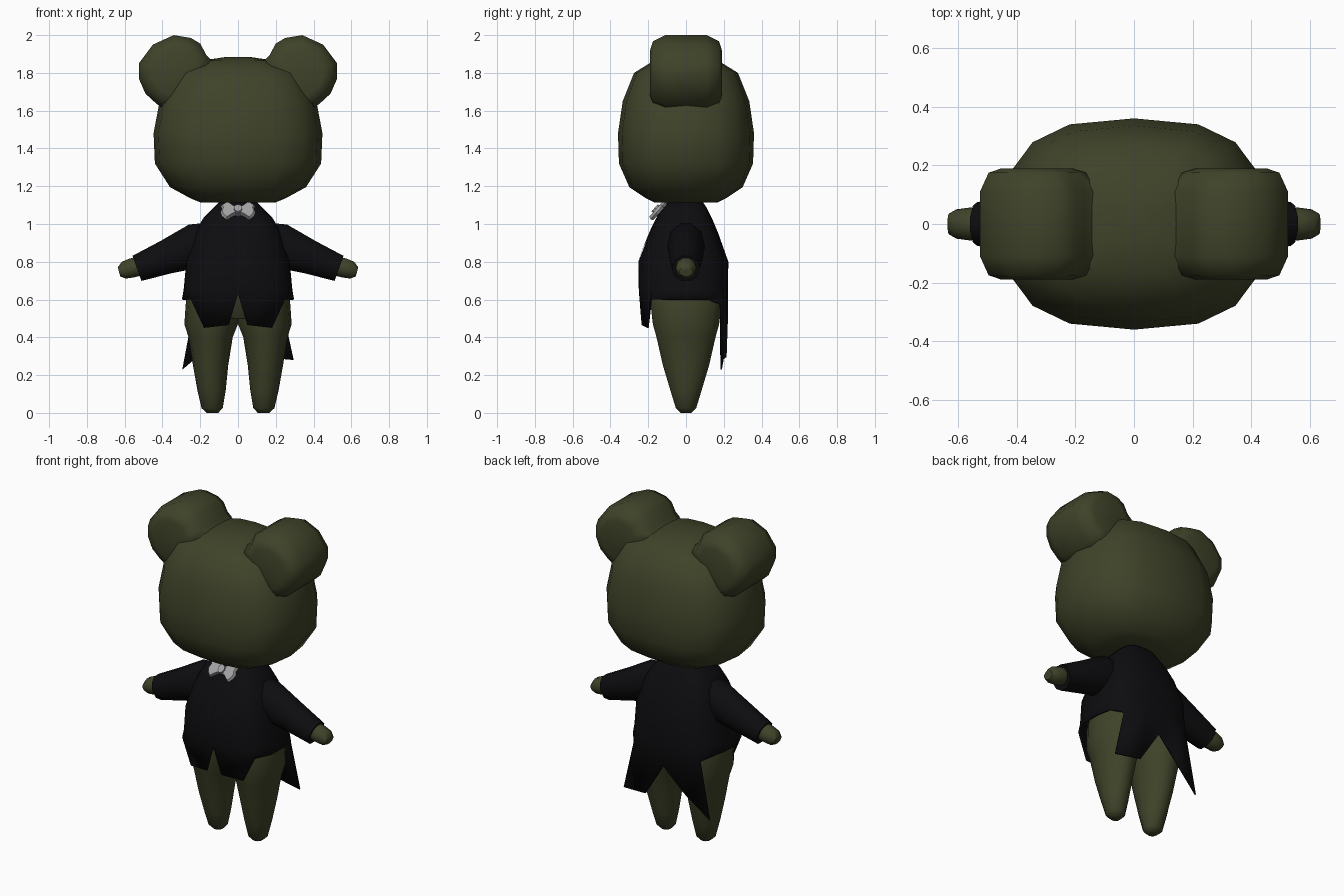
import bpy, bmesh, math
from mathutils import Vector

if "Cube" in bpy.data.objects:
    bpy.data.objects.remove(bpy.data.objects["Cube"])


def material(name, rgb):
    m = bpy.data.materials.new(name)
    m.diffuse_color = (*rgb, 1)
    m.use_nodes = True
    m.node_tree.nodes["Principled BSDF"].inputs["Base Color"].default_value = m.diffuse_color
    return m


FUR = material("olive fur", (0.050, 0.056, 0.022))
CLOTH = material("black cloth", (0.004, 0.004, 0.005))
SILVER = material("silver grey", (0.36, 0.36, 0.37))


def finish(name, bm, mat, angle=50, recalc=True):
    if recalc:
        bmesh.ops.recalc_face_normals(bm, faces=bm.faces)
    me = bpy.data.meshes.new(name)
    bm.to_mesh(me)
    bm.free()
    me.materials.append(mat)
    ob = bpy.data.objects.new(name, me)
    bpy.context.collection.objects.link(ob)
    bpy.ops.object.select_all(action='DESELECT')
    ob.select_set(True)
    bpy.context.view_layer.objects.active = ob
    bpy.ops.object.shade_smooth_by_angle(angle=math.radians(angle))
    return ob


def loft(name, rings, mat, caps=True, angle=50):
    """Skin a list of closed rings that have equal point counts."""
    bm = bmesh.new()
    vs = [[bm.verts.new(p) for p in r] for r in rings]
    n = len(vs[0])
    for a, b in zip(vs, vs[1:]):
        for i in range(n):
            j = (i + 1) % n
            bm.faces.new((a[i], a[j], b[j], b[i]))
    if caps:
        bm.faces.new(vs[0][::-1])
        bm.faces.new(vs[-1])
    return finish(name, bm, mat, angle, recalc=caps)


def oval(cx, cy, z, rx, ry, n=16, power=2.0):
    """Horizontal superellipse ring."""
    pts = []
    for i in range(n):
        t = 2 * math.pi * i / n
        c, s = math.cos(t), math.sin(t)
        pts.append((cx + rx * math.copysign(abs(c) ** (2 / power), c),
                    cy + ry * math.copysign(abs(s) ** (2 / power), s), z))
    return pts


def limb(name, stations, mat, side, n=10):
    """Tube in the xz plane; stations are (x, z, radius, depth radius)."""
    d = Vector((stations[-1][0] - stations[0][0], 0,
                stations[-1][1] - stations[0][1])).normalized()
    up = Vector((-d.z, 0, d.x))
    rings = []
    for x, z, r, ry in stations:
        ring = []
        for i in range(n):
            t = 2 * math.pi * (i + 0.5) / n
            p = Vector((x, 0, z)) + up * r * math.cos(t)
            ring.append((side * p.x, ry * math.sin(t), p.z))
        rings.append(ring)
    return loft(name, rings, mat)


# Head
HEAD = [(1.115, .20, .17), (1.135, .25, .21), (1.195, .36, .30),
        (1.32, .44, .355), (1.48, .447, .36), (1.65, .415, .335),
        (1.80, .335, .275), (1.865, .19, .17), (1.885, .06, .06)]
loft("head", [oval(0, 0, z, rx, ry, 16, 2.7) for z, rx, ry in HEAD], FUR, angle=70)

# Ears: rounded disc outlines stacked along y
EAR = [(.13, 1.86), (.165, 1.89), (.20, 1.955), (.25, 1.985), (.34, 2.0),
       (.45, 1.95), (.525, 1.85), (.525, 1.77), (.49, 1.69), (.43, 1.635),
       (.38, 1.60), (.25, 1.70)]
LAYERS = [(-.19, .6), (-.175, .84), (-.11, 1), (.11, 1), (.175, .84), (.19, .6)]
for side, tag in ((1, "left"), (-1, "right")):
    loft(tag + "_ear",
         [[(side * (.34 + (x - .34) * k), y, 1.8 + (z - 1.8) * k) for x, z in EAR]
          for y, k in LAYERS], FUR, angle=70)

# Legs
LEG = [(0, .135, .03, .03), (.025, .137, .056, .055), (.12, .14, .075, .085),
       (.25, .145, .093, .125), (.40, .145, .117, .16), (.47, .142, .142, .18),
       (.60, .135, .140, .195), (.72, .13, .12, .17)]
for side, tag in ((1, "left"), (-1, "right")):
    loft(tag + "_leg", [oval(side * c, 0, z, rx, ry, 14) for z, c, rx, ry in LEG], FUR)

# Torso under the jacket
loft("torso", [oval(0, -.01, z, rx, ry, 16) for z, rx, ry in
               [(.50, .12, .12), (.60, .24, .18), (.80, .23, .19),
                (.95, .17, .13), (1.13, .07, .07)]], FUR)

# Tailcoat: waist outline (x, y) and hem (x, y, z), front centre to back centre
COAT = [((0, -.25), (0, -.245, .63)),
        ((.07, -.248), (.05, -.235, .465)),
        ((.17, -.23), (.18, -.205, .45)),
        ((.245, -.18), (.25, -.19, .60)),
        ((.285, -.09), (.295, -.09, .60)),
        ((.288, .03), (.297, .03, .60)),
        ((.27, .12), (.28, .12, .60)),
        ((.225, .175), (.23, .185, .575)),
        ((.18, .20), (.295, .19, .28)),
        ((.09, .217), (.13, .215, .295)),
        ((0, .222), (0, .222, .50))]
full = [(w, h) for w, h in COAT]
for w, h in COAT[-2:0:-1]:
    z = {.28: .23, .295: .37}.get(h[2], h[2])      # the right tail is pointed
    full.append(((-w[0], w[1]), (-h[0], h[1], z)))
rings = [[h for w, h in full]]
for z, fx, fy in [(.65, 1, 1), (.80, .95, 1.01), (.95, .80, .77),
                  (1.03, .64, .62), (1.09, .44, .48), (1.13, .30, .36)]:
    rings.append([(w[0] * fx, w[1] * fy, z) for w, h in full])
coat = loft("tailcoat", rings, CLOTH, caps=False)
sol = coat.modifiers.new("cloth", 'SOLIDIFY')
sol.thickness, sol.offset = 0.008, -1

# Sleeves and hands
for side, tag in ((1, "left"), (-1, "right")):
    limb(tag + "_sleeve", [(.10, .92, .10, .09), (.22, .885, .125, .10),
                           (.38, .825, .095, .09), (.535, .765, .074, .075)],
         CLOTH, side)
    limb(tag + "_hand", [(.48, .785, .05, .05), (.56, .768, .054, .056),
                         (.605, .755, .048, .05), (.63, .747, .026, .036)],
         FUR, side)

# Lapels laid on the chest
for side, tag in ((1, "left"), (-1, "right")):
    bm = bmesh.new()
    outline = [(.045, -.14, 1.07), (.11, -.16, 1.02), (.085, -.22, .93), (.015, -.26, .80)]
    f = bm.faces.new([bm.verts.new((side * x, y, z)) for x, y, z in outline][::side])
    bmesh.ops.subdivide_edges(bm, edges=bm.edges, cuts=4, use_grid_fill=True)
    lapel = finish(tag + "_lapel", bm, CLOTH, recalc=False)
    wrap = lapel.modifiers.new("lay", 'SHRINKWRAP')
    wrap.target, wrap.offset, wrap.wrap_mode = coat, 0.005, 'ABOVE_SURFACE'

# Bow tie, tilted to follow the chest: local (u across, v up the slope)
slope = Vector((0, .66, .75)).normalized()
out = Vector((0, -.75, .66)).normalized()
centre = Vector((0, -.148, 1.07))


def tie_part(name, outline, depth):
    rings = [[centre + Vector((u * k, 0, 0)) + slope * v * k + out * d for u, v in outline]
             for d, k in ((-depth, .9), (0, 1), (depth, .9))]
    return loft(name, rings, SILVER, angle=30)


WING = [(0, .018), (.03, .03), (.065, .062), (.078, .045), (.092, .035), (.086, .012),
        (.094, -.012), (.086, -.036), (.066, -.06), (.03, -.03), (0, -.018)]
for side, tag in ((1, "left"), (-1, "right")):
    tie_part(tag + "_bow_wing", [(side * u, v) for u, v in WING], .014)
tie_part("bow_knot", [(.024 * math.cos(math.pi * i / 4), .028 * math.sin(math.pi * i / 4))
                      for i in range(8)], .024)
